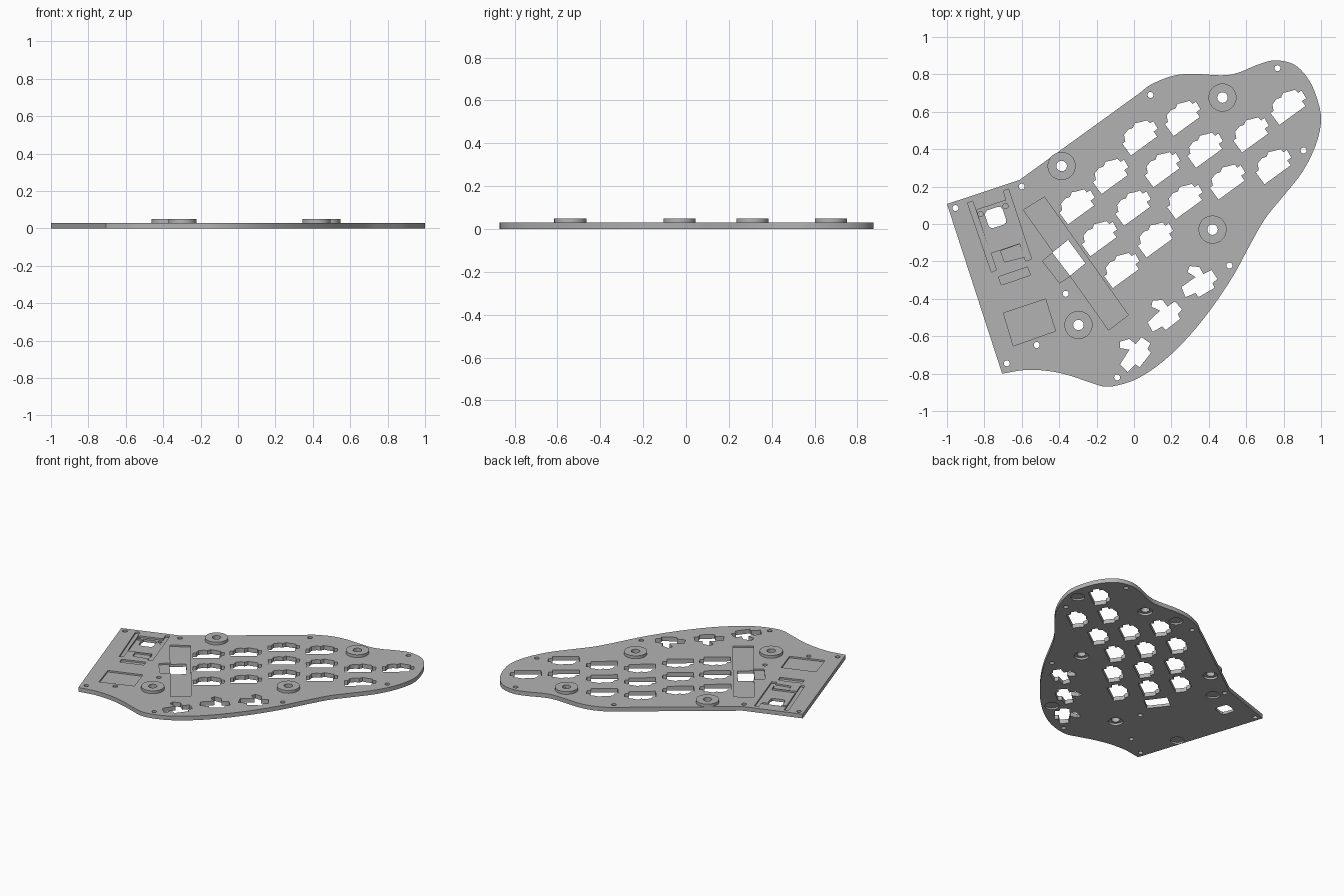
import bpy, bmesh, math
from mathutils import Vector, Matrix

if "Cube" in bpy.data.objects:
    bpy.data.objects.remove(bpy.data.objects["Cube"])

T = 0.03          # plate thickness
TOP = 0.05        # boss height
gray = bpy.data.materials.new("plain_gray")
gray.diffuse_color = (0.45, 0.45, 0.45, 1)
gray.use_nodes = True
gray.node_tree.nodes["Principled BSDF"].inputs["Base Color"].default_value = gray.diffuse_color


def prism(bm, pts, z0, z1):
    """Closed prism over a 2D outline."""
    pts = [Vector(p[:2]) for p in pts]
    area = sum(a.x * b.y - b.x * a.y for a, b in zip(pts, pts[1:] + pts[:1]))
    if area < 0:
        pts.reverse()
    lo = [bm.verts.new((p.x, p.y, z0)) for p in pts]
    hi = [bm.verts.new((p.x, p.y, z1)) for p in pts]
    bm.faces.new(lo[::-1])
    bm.faces.new(hi)
    n = len(pts)
    for i in range(n):
        j = (i + 1) % n
        bm.faces.new((lo[i], lo[j], hi[j], hi[i]))


def circle(c, r, n=32):
    return [(c[0] + r * math.cos(2 * math.pi * i / n),
             c[1] + r * math.sin(2 * math.pi * i / n)) for i in range(n)]


def placed(shape, c, deg):
    m = Matrix.Rotation(math.radians(deg), 2)
    return [m @ Vector(p) + Vector(c) for p in shape]


def make(name, bm):
    me = bpy.data.meshes.new(name)
    bm.to_mesh(me)
    bm.free()
    ob = bpy.data.objects.new(name, me)
    bpy.context.collection.objects.link(ob)
    me.materials.append(gray)
    return ob


def spline(pts, steps=5):
    """Catmull-Rom curve through the points."""
    p = [Vector(q) for q in pts]
    p = [2 * p[0] - p[1]] + p + [2 * p[-1] - p[-2]]
    out = []
    for a, b, c, d in zip(p, p[1:], p[2:], p[3:]):
        for i in range(steps):
            t = i / steps
            out.append(0.5 * (2 * b + (c - a) * t + (2 * a - 5 * b + 4 * c - d) * t ** 2
                              + (3 * b - a - 3 * c + d) * t ** 3))
    return out + [p[-2]]


# plate outline: three straight sides and one long flowing curve
flow = [(.03, .70), (.09, .745), (.2, .79), (.31, .803), (.47, .795), (.56, .81),
        (.67, .855), (.76, .875), (.86, .85), (.935, .77), (.982, .66), (1.0, .55),
        (.97, .417), (.9, .278), (.795, .145), (.7, .027), (.617, -.118), (.527, -.283),
        (.404, -.465), (.27, -.626), (.136, -.75), (0, -.835), (-.14, -.87),
        (-.24, -.845), (-.345, -.81), (-.45, -.787), (-.575, -.78), (-.705, -.8)]
bm = bmesh.new()
prism(bm, [(-1, .107), (-.613, .235)] + spline(flow), 0, T)
plate = make("plate", bm)

bosses = [(.473, .676), (-.387, .31), (.42, -.03), (-.297, -.54)]
screws = [(-.955, .085), (-.6, .2), (.088, .69), (.767, .833), (.907, .393), (.51, -.222),
          (-.09, -.82), (-.52, -.647), (-.68, -.745), (-.365, -.373)]
pegs = [(-.82, .053), (-.687, .096)]

# switch socket openings: columns of a staggered grid (first centre, count)
socket = [(-.1, -.047), (.073, -.047), (.073, -.015), (.1, -.015), (.105, .032),
          (.083, .032), (.08, .055), (.05, .066), (.018, .08), (-.005, .066), (-.03, .074),
          (-.065, .064), (-.08, .032), (-.1, .032)]
columns = [((-.3, .094), 3), ((-.12, .257), 3), ((.037, .463), 3), ((.265, .567), 3),
           ((.631, .479), 2), ((.83, .626), 1)]
thumb = [(-.096, -.032), (-.021, .021), (-.064, .048), (-.053, .08), (0, .075),
         (.021, .037), (.064, .059), (.096, .011), (.07, -.011), (.08, -.037),
         (-.005, -.086), (-.021, -.064), (-.075, -.086)]
thumbs = [((.35, -.305), 0), ((.163, -.481), 8), ((.003, -.684), 22)]

# through openings
through = bmesh.new()
for (x, y), n in columns:
    for i in range(n):
        prism(through, placed(socket, (x + .12 * i, y - .17 * i), 36), -.1, .1)
for c, a in thumbs:
    prism(through, placed(thumb, c, a), -.1, .1)
for c in bosses:
    prism(through, circle(c, .028), -.1, .1)
for c in screws:
    prism(through, circle(c, .016, 20), -.1, .1)
sq = [(.05 * s * u, .05 * t * v) for s, t, k in ((1, 1, 0), (-1, 1, 1), (-1, -1, 0), (1, -1, 1))
      for u, v in (((1, .55), (.87, .87), (.55, 1))[::-1 if k else 1])]
prism(through, placed(sq, (-.74, .035), 18), -.1, .1)
prism(through, [(-.437, -.153), (-.352, -.085), (-.26, -.21), (-.342, -.277)], -.1, .1)

# shallow pockets in the top face: outlines and floor height
floor = .018
pockets = [
    [(-.89, .112), (-.863, .123), (-.735, -.246), (-.762, -.257)],
    [(-.698, .176), (-.671, .187), (-.548, -.187), (-.58, -.198)],
    [(-.842, .075), (-.682, .128), (-.607, -.102), (-.767, -.155)],
    [(-.714, -.144), (-.612, -.108), (-.583, -.176), (-.692, -.203)],
    [(-.725, -.283), (-.57, -.23), (-.553, -.273), (-.709, -.326)],
    [(-.698, -.476), (-.473, -.401), (-.42, -.572), (-.645, -.652)],
    [(-.591, .075), (-.479, .144), (-.03, -.487), (-.136, -.567)],
    [(-.489, -.198), (-.43, -.15), (-.33, -.27), (-.398, -.316)]]

cutters = [make("through_cutter", through)]
for i, p in enumerate(pockets):
    bm = bmesh.new()
    prism(bm, p, floor + .0002 * i, .1)
    cutters.append(make("pocket_cutter", bm))

# peg holes, plus underside counterbores and round recesses
bm = bmesh.new()
for c in pegs:
    prism(bm, circle(c, .014, 20), .006, .1)
for c in bosses:
    prism(bm, circle(c, .048), -.1, .015)
for c in [(.93, .54), (-.56, .13), (-.76, -.47), (.15, -.65), (.24, .71)]:
    prism(bm, circle(c, .045), -.1, .012)
cutters.append(make("underside_cutter", bm))

for c in cutters:
    m = plate.modifiers.new("cut", 'BOOLEAN')
    m.operation, m.solver, m.object = 'DIFFERENCE', 'EXACT', c
dg = bpy.context.evaluated_depsgraph_get()
cut = bpy.data.meshes.new_from_object(plate.evaluated_get(dg))
plate.modifiers.clear()
plate.data = cut
for c in cutters:
    bpy.data.objects.remove(c)

# raised round bosses, each a ring around its hole
for i, c in enumerate(bosses):
    bm = bmesh.new()
    rings = [[bm.verts.new((*p, z)) for p in circle(c, r, 40)]
             for r, z in ((.075, T), (.075, TOP), (.028, TOP), (.028, T))]
    for a, b in zip(rings, rings[1:] + rings[:1]):
        for k in range(40):
            j = (k + 1) % 40
            bm.faces.new((a[k], a[j], b[j], b[k]))
    make(f"boss_{i + 1}", bm)

for ob in list(bpy.context.collection.objects):
    bpy.ops.object.select_all(action='DESELECT')
    ob.select_set(True)
    bpy.context.view_layer.objects.active = ob
    bpy.ops.object.shade_smooth_by_angle(angle=math.radians(30))
